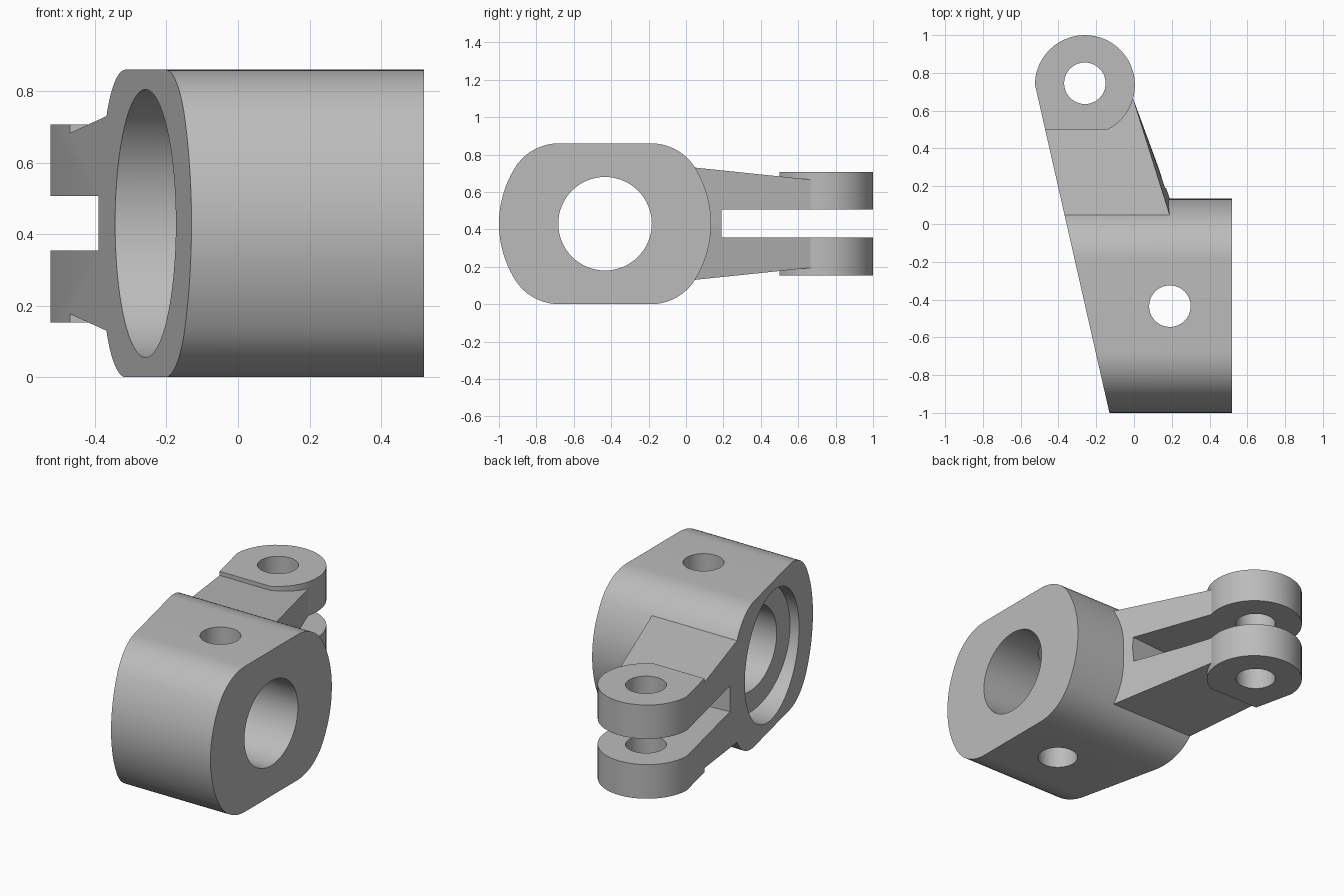
import bpy, bmesh
from math import sin, cos, radians, pi

if "Cube" in bpy.data.objects:
    bpy.data.objects.remove(bpy.data.objects["Cube"])

steel = bpy.data.materials.new("plain_grey")
steel.use_nodes = True
grey = (0.5, 0.5, 0.5, 1)
steel.diffuse_color = grey
steel.node_tree.nodes["Principled BSDF"].inputs["Base Color"].default_value = grey


def arc(cx, cy, r, a0, a1, n):
    """Points on an arc, angles in degrees."""
    angles = [radians(a0 + (a1 - a0) * i / n) for i in range(n + 1)]
    return [(cx + r * cos(a), cy + r * sin(a)) for a in angles]


def circle(cx, cy, r, n=64):
    return arc(cx, cy, r, 0, 360, n)[:-1]


def loft(name, rings):
    """Closed solid through equally sized rings of points."""
    bm = bmesh.new()
    loops = [[bm.verts.new(p) for p in ring] for ring in rings]
    n = len(loops[0])
    for a, b in zip(loops, loops[1:]):
        for i in range(n):
            j = (i + 1) % n
            bm.faces.new((a[i], a[j], b[j], b[i]))
    bm.faces.new(loops[0])
    bm.faces.new(loops[-1])
    bmesh.ops.recalc_face_normals(bm, faces=bm.faces)
    mesh = bpy.data.meshes.new(name)
    bm.to_mesh(mesh)
    bm.free()
    mesh.materials.append(steel)
    ob = bpy.data.objects.new(name, mesh)
    bpy.context.collection.objects.link(ob)
    return ob


def prism_x(name, pts, lo, hi):
    return loft(name, [[(x, y, z) for y, z in pts] for x in (lo, hi)])


def prism_z(name, pts, lo, hi):
    return loft(name, [[(x, y, z) for x, y in pts] for z in (lo, hi)])


def combine(target, tool, operation):
    bpy.context.view_layer.objects.active = target
    mod = target.modifiers.new("combine", 'BOOLEAN')
    mod.operation, mod.solver, mod.object = operation, 'EXACT', tool
    bpy.ops.object.modifier_apply(modifier=mod.name)
    bpy.data.objects.remove(tool)


CY, CZ = -0.433, 0.43          # bore axis
HX, HY, HR = -0.26, 0.735, 0.265  # pivot eye

# Sleeve: round ends blended into flat top and bottom
quarter = arc(0, 0, 0.567, 0, 31.5, 8) + arc(0.245, 0.15, 0.28, 31.5, 90, 14)[1:]
half = quarter + [(-y, z) for y, z in reversed(quarter)]
outline = half + [(-y, -z) for y, z in half[1:-1]]
outline = half + [(y, -z) for y, z in reversed(half[1:-1])]
bracket = prism_x("hinge_bracket", [(CY + y, CZ + z) for y, z in outline], -0.7, 0.52)


# Tapered arm: top, middle and bottom outlines
def arm_ring(side, shoulder):
    plan = [(-0.7, -0.02), (0.19, -0.02), (0.19, shoulder), (-0.005, 0.665), (-0.7, 0.665)]
    return [(x, y, CZ + side * (0.305 - 0.104 * y)) for x, y in plan]


arm = loft("arm", [arm_ring(-1, 0.045), arm_ring(0, 0.135), arm_ring(1, 0.045)])
combine(bracket, arm, 'UNION')

# Pivot eye
eye = prism_z("eye", [(-0.6, 0.5)] + arc(HX, HY, HR, -62.5, 191, 36), 0.153, 0.707)
combine(bracket, eye, 'UNION')

# Slanted face, bore, recess, cross hole, pivot hole and fork slot
cutters = [
    prism_z("slant", [(0.006, -1.6), (-0.629, 1.2), (-1.5, 1.2), (-1.5, -1.6)], -1, 2),
    prism_x("bore", circle(CY, CZ, 0.25), -1, 1),
    prism_x("recess", circle(CY, CZ, 0.375), -1, -0.115),
    prism_z("cross_hole", circle(0.19, -0.435, 0.11, 40), -1, 2),
    prism_z("pivot_hole", circle(HX, 0.745, 0.11, 40), -1, 2),
    prism_z("slot", [(-0.9, 0.108), (0.4, 0.208), (0.4, 1.3), (-0.9, 1.3)], 0.355, 0.507),
]
for cutter in cutters:
    combine(bracket, cutter, 'DIFFERENCE')

# Smooth curved walls, sharp edges elsewhere
bpy.ops.object.select_all(action='DESELECT')
bracket.select_set(True)
bpy.context.view_layer.objects.active = bracket
bpy.ops.object.shade_smooth_by_angle(angle=pi / 6)
